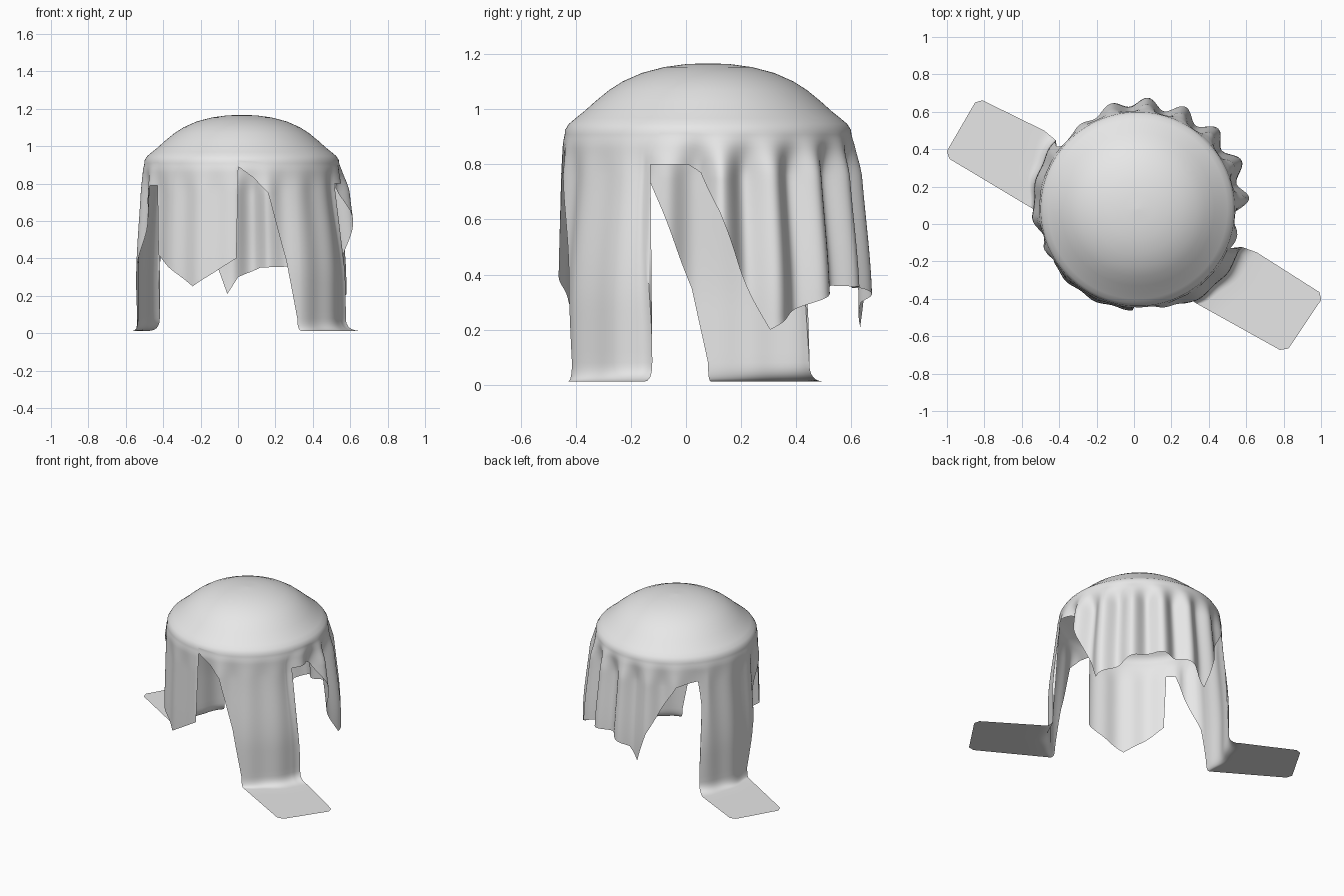
import bpy, bmesh, math
from mathutils import Vector

if "Cube" in bpy.data.objects:
    bpy.data.objects.remove(bpy.data.objects["Cube"])

CX, CY = 0.02, 0.08      # centre of the draped form
FLOOR = 0.012

cloth_mat = bpy.data.materials.new("cloth grey")
cloth_mat.diffuse_color = (0.8, 0.8, 0.8, 1)
cloth_mat.use_nodes = True
cloth_mat.node_tree.nodes["Principled BSDF"].inputs["Base Color"].default_value = cloth_mat.diffuse_color

# dome profile: radius, height
DOME = [(0.001, 1.167), (0.08, 1.164), (0.16, 1.153), (0.24, 1.132), (0.31, 1.101),
        (0.36, 1.069), (0.41, 1.028), (0.45, 0.992), (0.48, 0.968), (0.505, 0.947)]
RIM = 0.925

# hem: angle in degrees, height of the lower edge
HEM = [(-92, .89), (-83, .83), (-75, .75), (-65, .4), (-59, .08), (-20, .08), (-19, .8),
       (-8, .8), (-3, .77), (4, .63), (12, .42), (22, .2), (32, .26), (55, .36), (80, .35),
       (92, .3), (98, .21), (105, .42), (115, .6), (125, .75), (137, .78), (139, .6),
       (140, .08), (180, .08), (186, .35), (197, .6), (205, .79), (211, .79), (213, .42),
       (241, .25), (267, .4), (268, .89)]
# outward growth of the hanging cloth and depth of its folds by angle
FLARE = [(-92, .012), (-57, .05), (-20, .065), (20, .055), (80, .045), (100, .042),
         (140, .045), (185, .03), (213, .012), (268, .012)]
FOLD = [(-92, .006), (-75, .012), (-60, .005), (-25, .005), (-8, .035), (5, .042), (20, .032),
        (80, .03), (100, .018), (125, .012), (140, .005), (178, .005), (200, .02),
        (215, .006), (268, .006)]


def lerp_table(table, a):
    for (a0, v0), (a1, v1) in zip(table, table[1:]):
        if a0 <= a <= a1:
            return v0 + (v1 - v0) * (a - a0) / (a1 - a0)
    return table[-1][1]


def smooth(t):
    t = max(0.0, min(1.0, t))
    return t * t * (3 - 2 * t)


def radial(a):
    return Vector((math.cos(math.radians(a)), math.sin(math.radians(a)), 0))


def polar(a, r, z):
    return Vector((CX, CY, z)) + radial(a) * r


def wall_point(a, z):
    drop = RIM - z
    r = 0.519 + 0.008 * smooth(drop / 0.06) + lerp_table(FLARE, a) * smooth(drop / 0.65)
    fold = lerp_table(FOLD, a) * smooth(drop / 0.18)
    r += fold * math.cos(math.radians(18 * (a - 85)))
    # strips narrow slightly towards the top
    lift = smooth((z - 0.1) / 0.65) * smooth(drop / 0.1)
    skew = lift * (4 * math.exp(-((a - 140) / 7) ** 2) - 4 * math.exp(-((a + 20) / 7) ** 2))
    return polar(a + skew, r, z)


def grid(bm, columns, closed=False):
    verts = [[bm.verts.new(p) for p in col] for col in columns]
    pairs = list(zip(verts, verts[1:]))
    if closed:
        pairs.append((verts[-1], verts[0]))
    for c0, c1 in pairs:
        for i in range(len(c0) - 1):
            bm.faces.new((c0[i], c0[i + 1], c1[i + 1], c1[i]))


def foot(bm, a0, a1, end0, end1, spread0, spread1):
    """Strip that curls onto the floor and runs outward to a straight end."""
    cols = []
    for a in range(a0, a1 + 1):
        s = (a - a0) / (a1 - a0)
        top = wall_point(a, 0.08)
        corner = Vector((top.x, top.y, FLOOR))
        end = Vector((*end0, FLOOR)).lerp(Vector((*end1, FLOOR)), s)
        # clipped end corners
        end = end.lerp(corner, 0.06 * max(0, 1 - min(s, 1 - s) / 0.08))
        # the curl spreads more on one side than on the other
        spread = spread0 + (spread1 - spread0) * s
        w = smooth((spread - 0.02) / 0.06)
        out = corner + (end - corner).normalized().lerp(radial(a), w) * spread
        curl = [top * (1 - t) ** 2 + corner * 2 * t * (1 - t) + out * t * t
                for t in (i / 8 for i in range(9))]
        cols.append(curl + [out.lerp(end, i / 5) for i in range(1, 6)])
    grid(bm, cols)


bm = bmesh.new()

# dome and hanging wall
columns = []
for a in range(-92, 268):
    hem = lerp_table(HEM, a)
    split = max(hem, 0.76)
    upper = [RIM + (split - RIM) * i / 10 for i in range(11)]
    lower = [split + (hem - split) * i / 18 for i in range(1, 19)]
    columns.append([polar(a, r, z) for r, z in DOME] +
                   [wall_point(a, z) for z in upper + lower])
grid(bm, columns, closed=True)

# two long strips lying on the floor
foot(bm, -59, -20, (0.81, -0.69), (1.018, -0.38), 0.03, 0.085)
foot(bm, 140, 180, (-0.835, 0.675), (-1.015, 0.365), 0.08, 0.02)

bmesh.ops.remove_doubles(bm, verts=bm.verts, dist=0.0003)
bmesh.ops.recalc_face_normals(bm, faces=bm.faces)
# make the dome face upward
top_face = max(bm.faces, key=lambda f: f.calc_center_median().z)
if top_face.normal.z < 0:
    bmesh.ops.reverse_faces(bm, faces=bm.faces)

mesh = bpy.data.meshes.new("draped_cloth")
bm.to_mesh(mesh)
bm.free()
cloth = bpy.data.objects.new("draped_cloth", mesh)
bpy.context.collection.objects.link(cloth)
mesh.materials.append(cloth_mat)
bpy.context.view_layer.objects.active = cloth
cloth.select_set(True)
bpy.ops.object.shade_smooth_by_angle(angle=math.radians(60))
